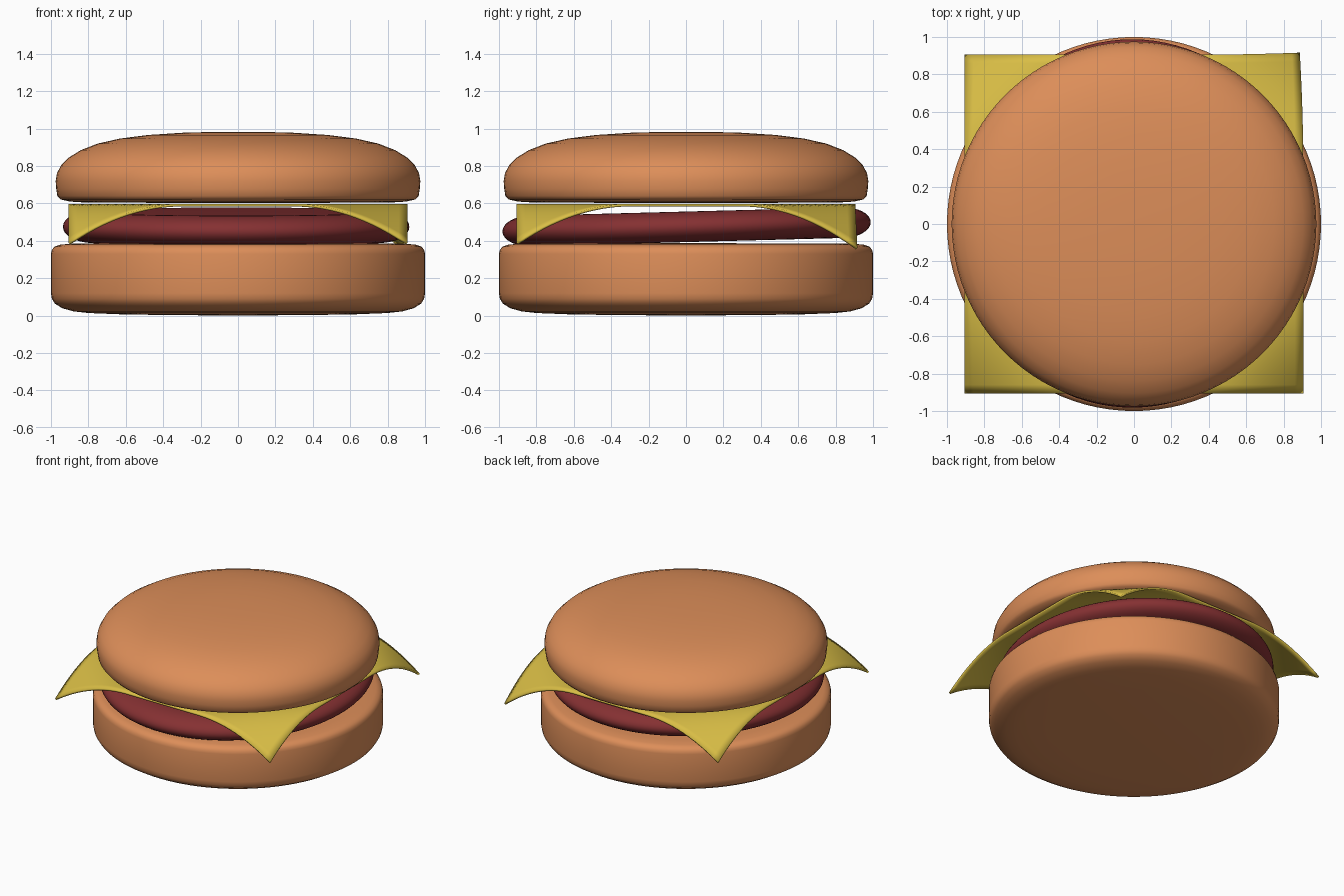
import bpy, bmesh, math
from mathutils import Matrix

if "Cube" in bpy.data.objects:
    bpy.data.objects.remove(bpy.data.objects["Cube"])


def make_material(name, rgb):
    mat = bpy.data.materials.new(name)
    mat.use_nodes = True
    mat.diffuse_color = (*rgb, 1)
    mat.node_tree.nodes["Principled BSDF"].inputs["Base Color"].default_value = (*rgb, 1)
    return mat


def add_object(name, bm, mat, angle=50):
    bmesh.ops.recalc_face_normals(bm, faces=bm.faces)
    mesh = bpy.data.meshes.new(name)
    bm.to_mesh(mesh)
    bm.free()
    obj = bpy.data.objects.new(name, mesh)
    bpy.context.collection.objects.link(obj)
    mesh.materials.append(mat)
    bpy.ops.object.select_all(action="DESELECT")
    obj.select_set(True)
    bpy.context.view_layer.objects.active = obj
    bpy.ops.object.shade_smooth_by_angle(angle=math.radians(angle))
    return obj


def lathe(profile, steps=96):
    """Spin a radius/height profile around the z axis."""
    bm = bmesh.new()
    verts = [bm.verts.new((r, 0, z)) for r, z in profile]
    edges = [bm.edges.new(pair) for pair in zip(verts, verts[1:])]
    bmesh.ops.spin(bm, geom=verts + edges, axis=(0, 0, 1), cent=(0, 0, 0),
                   angle=math.tau, steps=steps)
    bmesh.ops.remove_doubles(bm, verts=bm.verts, dist=0.0005)
    return bm


bread = make_material("toasted bread", (0.72, 0.27, 0.1))
meat = make_material("cooked meat", (0.235, 0.03, 0.032))
cheese = make_material("yellow cheese", (0.69, 0.51, 0.06))

# Bottom bun: straight sides with rounded rims
bottom = [(0, 0), (0.6, 0.006), (0.8, 0.014), (0.88, 0.023), (0.94, 0.04), (0.98, 0.065),
          (0.995, 0.09), (1, 0.12), (1, 0.33), (0.995, 0.352), (0.98, 0.37),
          (0.95, 0.38), (0.88, 0.385), (0, 0.388)]
add_object("bottom_bun", lathe(bottom), bread)

# Top bun: low dome with a tucked underside
top = [(0, 0.603), (0.8, 0.604), (0.9, 0.61), (0.95, 0.622), (0.966, 0.64), (0.972, 0.68),
       (0.975, 0.72), (0.968, 0.762), (0.945, 0.805), (0.905, 0.845), (0.84, 0.885),
       (0.75, 0.92), (0.63, 0.947), (0.48, 0.966), (0.28, 0.979), (0.12, 0.982), (0, 0.983)]
add_object("top_bun", lathe(top), bread)

# Patty: rounded disc, slightly oval and tilted towards the front
half, bulge = 0.096, 0.15
rim = [(1 - bulge + bulge * math.cos(a), half * math.sin(a))
       for a in (math.pi * (i / 16 - 0.5) for i in range(17))]
patty = lathe([(0, -half)] + rim + [(0, half)])
patty.transform(Matrix.Translation((-0.01, 0.003, 0.475))
                @ Matrix.Rotation(math.radians(1.5), 4, "X")
                @ Matrix.Diagonal((0.926, 0.985, 0.85, 1)))
add_object("patty", patty, meat)

# Cheese slice: square sheet whose corners bend down
sheet = bmesh.new()
bmesh.ops.create_grid(sheet, x_segments=40, y_segments=40, size=0.905)
for v in sheet.verts:
    bend = max(0, abs(v.co.x) + abs(v.co.y) - 1.2)
    back_left = v.co.x > 0 and v.co.y > 0
    v.co.z = 0.598 - (0.63 if back_left else 0.56) * bend ** 2
    if back_left:
        v.co.x -= 0.05 * bend ** 2
        v.co.y += 0.03 * bend ** 2
slice_obj = add_object("cheese_slice", sheet, cheese, 35)
thickness = slice_obj.modifiers.new("thickness", "SOLIDIFY")
thickness.thickness = 0.014
thickness.offset = -1
